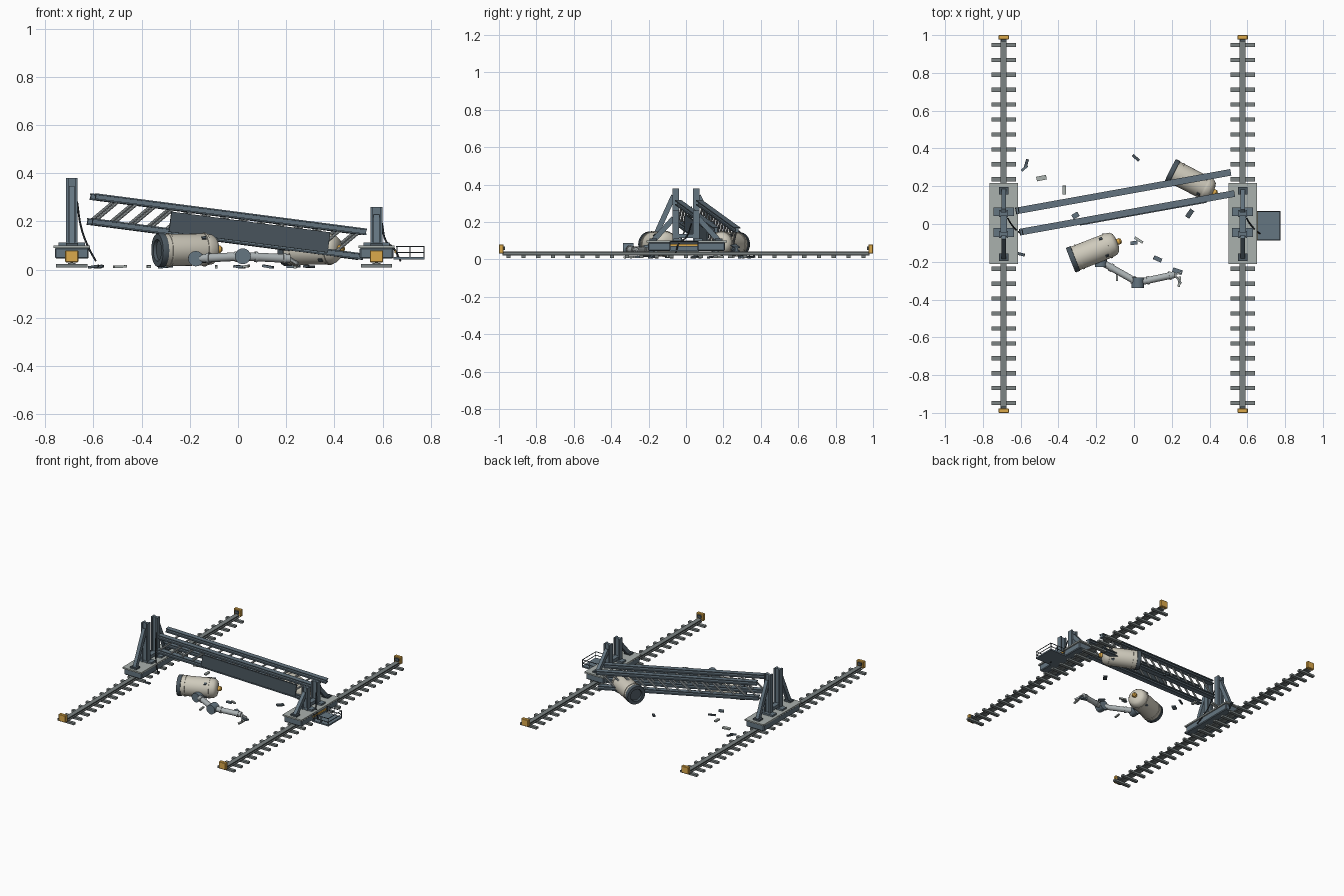
import bpy, bmesh, math, random
from mathutils import Vector, Matrix

if "Cube" in bpy.data.objects:
    bpy.data.objects.remove(bpy.data.objects["Cube"])

random.seed(4)


def mat(name, c):
    m = bpy.data.materials.new(name)
    m.diffuse_color = (*c, 1)
    m.use_nodes = True
    m.node_tree.nodes["Principled BSDF"].inputs["Base Color"].default_value = m.diffuse_color
    return m


STEEL = mat("steel_blue", (0.13, 0.18, 0.22))
DARK = mat("dark_steel", (0.07, 0.095, 0.115))
DECK = mat("deck_grey", (0.40, 0.44, 0.42))
TUBE = mat("tube_grey", (0.42, 0.46, 0.47))
RAIL = mat("rail_grey", (0.20, 0.23, 0.23))
CREAM = mat("tank_cream", (0.62, 0.59, 0.50))
AMBER = mat("amber", (0.72, 0.40, 0.07))
BLACK = mat("black", (0.02, 0.025, 0.03))
I = Matrix.Identity(4)


def finish(name, bm, m, M=I, smooth=False):
    bmesh.ops.recalc_face_normals(bm, faces=bm.faces)
    me = bpy.data.meshes.new(name)
    bm.to_mesh(me)
    bm.free()
    o = bpy.data.objects.new(name, me)
    bpy.context.collection.objects.link(o)
    o.matrix_world = M
    me.materials.append(m)
    if smooth:
        bpy.ops.object.select_all(action='DESELECT')
        o.select_set(True)
        bpy.context.view_layer.objects.active = o
        bpy.ops.object.shade_smooth_by_angle(angle=math.radians(35))
    return o


def box(name, loc, size, m, M=I, bevel=0.0):
    bm = bmesh.new()
    bmesh.ops.create_cube(bm, size=1, matrix=Matrix.Diagonal((*size, 1)))
    if bevel:
        bmesh.ops.bevel(bm, geom=bm.edges[:], offset=bevel, segments=1, affect='EDGES')
    return finish(name, bm, m, M @ Matrix.Translation(loc))


def along(a, b):
    """Frame at a with local x pointing to b, and the distance."""
    d = Vector(b) - Vector(a)
    return Matrix.Translation(a) @ d.to_track_quat('X', 'Z').to_matrix().to_4x4(), d.length


def beam(name, a, b, w, h, m, M=I):
    F, L = along(a, b)
    return box(name, (L / 2, 0, 0), (L, w, h), m, M @ F)


def lathe(name, prof, m, M=I, n=24):
    """Turn (x, radius) points about local x."""
    bm = bmesh.new()
    rings = [[bm.verts.new((x, r * math.cos(2 * math.pi * i / n), r * math.sin(2 * math.pi * i / n)))
              for i in range(n)] for x, r in prof]
    for p, q in zip(rings, rings[1:]):
        for i in range(n):
            bm.faces.new((p[i], p[(i + 1) % n], q[(i + 1) % n], q[i]))
    bm.faces.new(rings[0])
    bm.faces.new(rings[-1])
    return finish(name, bm, m, M, True)


def rod(name, a, b, r, m, M=I, n=12):
    F, L = along(a, b)
    return lathe(name, [(0, r), (L, r)], m, M @ F, n)


def ibeam(name, L, w, h, t, web, m, M):
    """I section in local yz (flanges at +-h/2 in z), extruded along x."""
    half = [(w / 2, h / 2), (w / 2, h / 2 - t), (web / 2, h / 2 - t),
            (web / 2, t - h / 2), (w / 2, t - h / 2), (w / 2, -h / 2)]
    pts = half + [(-y, z) for y, z in reversed(half)]
    bm = bmesh.new()
    f = bm.faces.new([bm.verts.new((0, y, z)) for y, z in pts])
    g = bmesh.ops.extrude_face_region(bm, geom=[f])
    bmesh.ops.translate(bm, vec=(L, 0, 0), verts=[v for v in g['geom'] if isinstance(v, bmesh.types.BMVert)])
    return finish(name, bm, m, M)


# Tracks, bogies and broken gantry legs, one per side
for side, X, top in (("left", -0.69, 0.38), ("right", 0.575, 0.26)):
    for i in range(25):
        box(f"{side}_sleeper", (X, -0.948 + i * 0.079, 0.015), (0.13, 0.022, 0.014), RAIL)
    ibeam(f"{side}_rail", 1.96, 0.032, 0.022, 0.006, 0.012, RAIL,
          Matrix.Translation((X, -0.98, 0.032)) @ Matrix.Rotation(math.pi / 2, 4, 'Z'))
    for s in (-1, 1):
        box(f"{side}_end_buffer", (X, s * 0.988, 0.055), (0.055, 0.024, 0.05), AMBER, bevel=0.003)
        box(f"{side}_buffer_pad", (X, s * 0.972, 0.06), (0.03, 0.01, 0.02), DARK)

    # Bogie body, deck plate and wheels
    box(f"{side}_bogie", (X, 0.003, 0.068), (0.14, 0.41, 0.045), STEEL, bevel=0.005)
    box(f"{side}_bogie_deck", (X, 0.003, 0.095), (0.15, 0.43, 0.01), DECK)
    for y in (-0.16, -0.06, 0.06, 0.16):
        rod(f"{side}_wheel", (X - 0.02, y, 0.061), (X + 0.02, y, 0.061), 0.02, DARK, n=16)

    # Posts, braces and cross ties
    for s in (-1, 1):
        y = s * 0.055
        box(f"{side}_post_foot", (X, y + 0.01, 0.106), (0.11, 0.045, 0.012), STEEL)
        ibeam(f"{side}_post", top - 0.1, 0.036, 0.048, 0.01, 0.018, STEEL,
              Matrix.Translation((X, y, 0.1)) @ Matrix.Rotation(-math.pi / 2, 4, 'Y'))
        beam(f"{side}_brace", (X, s * 0.175, 0.1), (X, s * 0.066, top - 0.04), 0.024, 0.028, STEEL)
        box(f"{side}_brace_foot", (X, s * 0.175, 0.105), (0.05, 0.04, 0.012), DARK)
    box(f"{side}_cross_tie", (X, 0, 0.125), (0.035, 0.11, 0.022), STEEL)

    # Torn cable hanging from the post
    cu = bpy.data.curves.new(f"{side}_cable", 'CURVE')
    cu.dimensions = '3D'
    cu.bevel_depth = 0.004
    cu.bevel_resolution = 2
    sp = cu.splines.new('BEZIER')
    path = [(0.022, 0.03, top * 0.74), (0.04, 0.0, top * 0.45), (0.07, -0.035, 0.09), (0.1, -0.055, 0.035)]
    sp.bezier_points.add(len(path) - 1)
    for bp, p in zip(sp.bezier_points, path):
        bp.co = (X + p[0], p[1], p[2])
        bp.handle_left_type = bp.handle_right_type = 'AUTO'
    cable = bpy.data.objects.new(f"{side}_cable", cu)
    cu.materials.append(BLACK)
    bpy.context.collection.objects.link(cable)

# Access platform with handrails on the right bogie
box("platform_floor", (0.71, -0.01, 0.046), (0.13, 0.155, 0.01), STEEL)
box("platform_kick_strip", (0.652, -0.01, 0.075), (0.006, 0.15, 0.012), AMBER)
for y in (-0.085, 0.065):
    for x in (0.66, 0.715, 0.772):
        rod("handrail_post", (x, y, 0.045), (x, y, 0.095), 0.0025, DARK, n=6)
    for z in (0.07, 0.095):
        rod("handrail", (0.655, y, z), (0.774, y, z), 0.0025, DARK, n=6)
for z in (0.07, 0.095):
    rod("handrail_end", (0.772, -0.085, z), (0.772, 0.065, z), 0.0025, DARK, n=6)

# Fallen lattice girder
G = (Matrix.Translation((-0.047, 0.115, 0.178)) @ Matrix.Rotation(math.radians(10.2), 4, 'Z')
     @ Matrix.Rotation(math.radians(7.3), 4, 'Y'))
for sy in (-1, 1):
    y = sy * 0.057
    for z in (-0.052, 0.052):
        ibeam("girder_chord", 1.15, 0.035, 0.027, 0.006, 0.016, STEEL,
              G @ Matrix.Translation((-0.575, y, z)))
    for i in range(14):
        x = -0.56 + i * 0.0785
        rod("girder_lacing", (x, y, -0.045), (x + 0.085, y, 0.045), 0.0065, TUBE, G, 10)
box("girder_side_panel", (0.085, -0.074, -0.012), (0.675, 0.01, 0.085), DARK, G)


# Toppled tanks
def tank(tag, a, b, r, L):
    F, _ = along(a, b)
    lathe(f"{tag}_body", [(0.02, r * 0.95), (0.215, r * 0.95), (L - 0.025, r * 0.88), (L - 0.011, r * 0.7),
                          (L - 0.004, r * 0.35)], CREAM, F, 32)
    lathe(f"{tag}_base_ring", [(0.012, r * 0.6), (0.0, r * 0.65), (0, r * 0.97), (0.004, r), (0.026, r),
                               (0.028, r * 0.9)], DARK, F, 32)
    for x in (0.045, 0.205):
        lathe(f"{tag}_band", [(x, r * 0.9), (x, r), (x + 0.009, r), (x + 0.009, r * 0.9)], CREAM, F, 32)
    lathe(f"{tag}_valve", [(L - 0.01, 0.016), (L + 0.012, 0.016), (L + 0.02, 0.009)], AMBER, F, 12)
    for k in range(4):
        R = Matrix.Rotation(math.radians(45 + 90 * k), 4, 'X')
        box(f"{tag}_lug", (0.19, 0, r * 0.95), (0.018, 0.014, 0.01), DARK, F @ R)


tank("front_tank", (-0.335, -0.192, 0.08), (-0.07, -0.088, 0.084), 0.07, 0.268)
tank("rear_tank", (0.192, 0.285, 0.08), (0.43, 0.165, 0.086), 0.066, 0.258)

# Broken jointed arm
A, B, C = Vector((-0.175, -0.2, 0.045)), Vector((0.02, -0.31, 0.055)), Vector((0.215, -0.268, 0.045))
for n, (p, q) in (("upper", (A, B)), ("fore", (B, C))):
    rod(f"{n}_arm", p, q, 0.018, TUBE, n=16)
    for t in (0.25, 0.85):
        rod(f"{n}_arm_collar", p.lerp(q, t), p.lerp(q, t + 0.06), 0.022, TUBE, n=16)
for n, p, r in (("shoulder", A, 0.032), ("elbow", B, 0.033)):
    rod(f"{n}_joint", p - Vector((0, 0.028, 0)), p + Vector((0, 0.028, 0)), r, STEEL, n=16)
for dy in (-0.045, 0.012):
    beam("claw_finger", C, C + Vector((0.034, dy, -0.02)), 0.01, 0.012, TUBE)

# Scattered debris
spots = [(-0.58, 0.295), (-0.49, 0.243), (0.01, 0.35), (-0.31, 0.045), (0.025, -0.085), (0.295, 0.055),
         (0.125, -0.185), (-0.09, -0.28), (-0.6, -0.16), (0.23, -0.25), (-0.37, 0.18), (-0.295, 0.13),
         (0.0, -0.1), (0.24, -0.305), (-0.57, 0.32)]
for i, (x, y) in enumerate(spots):
    M = Matrix.Translation((x, y, 0.012)) @ Matrix.Rotation(random.uniform(0, 3.1), 4, 'Z') \
        @ Matrix.Rotation(random.uniform(-0.2, 0.2), 4, 'Y')
    box("debris_piece", (0, 0, 0), (random.uniform(0.03, 0.055), random.uniform(0.01, 0.028), 0.01),
        (STEEL, DECK, DARK)[i % 3], M)
